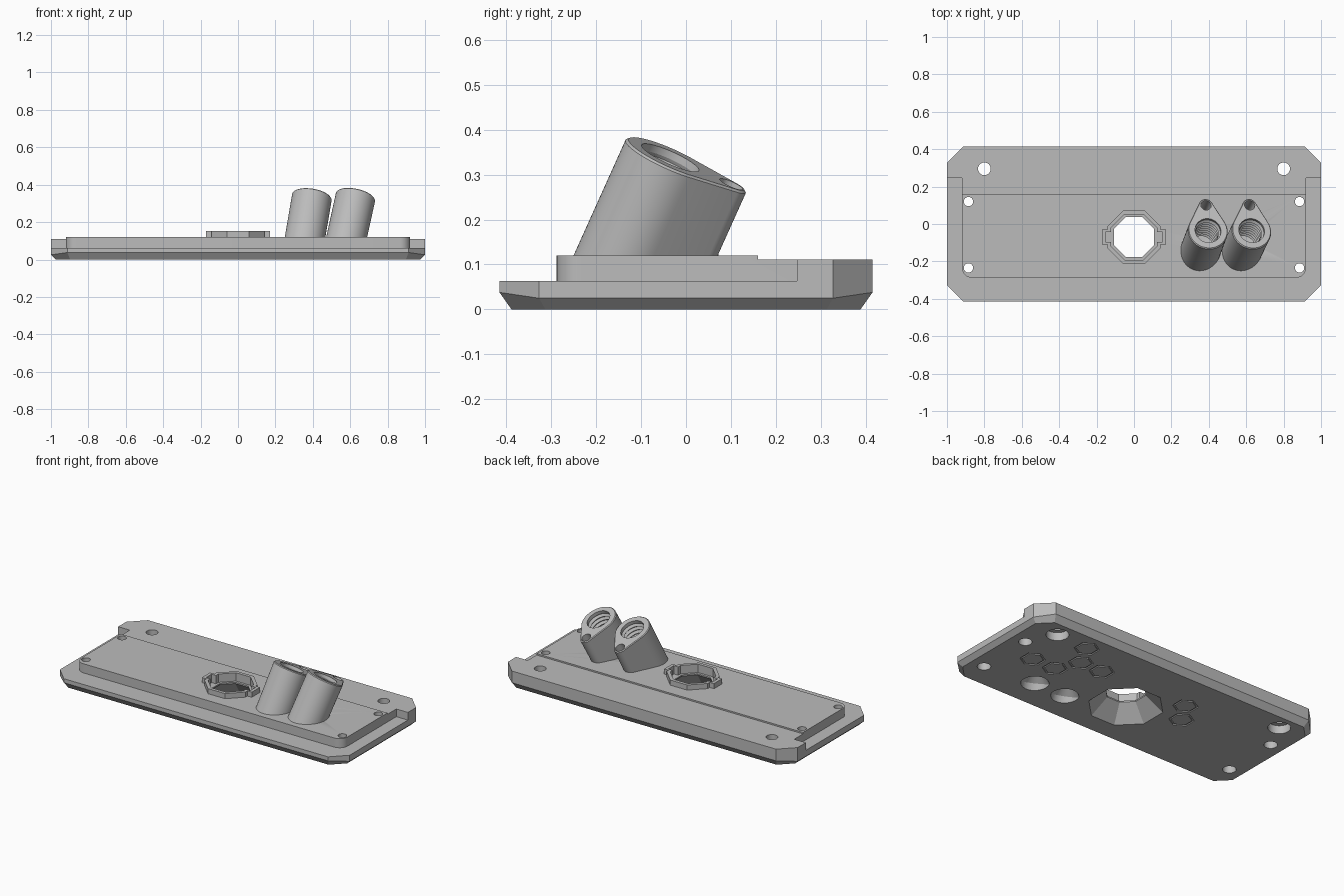
import bpy, bmesh, math
from mathutils import Vector, Matrix

cube = bpy.data.objects.get("Cube")
if cube:
    bpy.data.objects.remove(cube)

grey = bpy.data.materials.new("plain grey")
grey.use_nodes = True
COLOUR = (0.5, 0.5, 0.5, 1)
grey.diffuse_color = COLOUR
grey.node_tree.nodes["Principled BSDF"].inputs["Base Color"].default_value = COLOUR


def loft(name, rings, closed=False):
    """Skin equal-length rings of points; cap the ends or close the loop."""
    bm = bmesh.new()
    rows = [[bm.verts.new(p) for p in ring] for ring in rings]
    n = len(rows[0])
    pairs = list(zip(rows, rows[1:])) + ([(rows[-1], rows[0])] if closed else [])
    for a, b in pairs:
        for i in range(n):
            j = (i + 1) % n
            bm.faces.new((a[i], a[j], b[j], b[i]))
    if not closed:
        bm.faces.new(rows[0][::-1])
        bm.faces.new(rows[-1])
    bmesh.ops.recalc_face_normals(bm, faces=bm.faces)
    mesh = bpy.data.meshes.new(name)
    bm.to_mesh(mesh)
    bm.free()
    mesh.materials.append(grey)
    ob = bpy.data.objects.new(name, mesh)
    bpy.context.collection.objects.link(ob)
    return ob


def prism(name, pts, z0, z1):
    return loft(name, [[(x, y, z) for x, y in pts] for z in (z0, z1)])


def lathe(profile, frame, sides=32, turn=0.0, closed=False):
    """Cutter turned around the local z axis of frame; profile is (radius, height)."""
    angles = [turn + math.tau * i / sides for i in range(sides)]
    rings = [[frame @ Vector((r * math.cos(t), r * math.sin(t), h)) for t in angles]
             for r, h in profile]
    ob = loft("cutter", rings, closed)
    ob.hide_render = True
    return ob


def arc(cx, cy, r, a0, a1, n):
    return [(cx + r * math.cos(math.radians(a0 + (a1 - a0) * i / n)),
             cy + r * math.sin(math.radians(a0 + (a1 - a0) * i / n))) for i in range(n + 1)]


def cut(ob, cutters):
    for c in cutters:
        mod = ob.modifiers.new("cut", 'BOOLEAN')
        mod.operation = 'DIFFERENCE'
        mod.solver = 'EXACT'
        mod.object = c
    graph = bpy.context.evaluated_depsgraph_get()
    mesh = bpy.data.meshes.new_from_object(ob.evaluated_get(graph))
    ob.modifiers.clear()
    ob.data = mesh


def at(x, y):
    return Matrix.Translation((x, y, 0))


# Base plate: clipped rectangle with a chamfered underside
TOP = 0.12


def outline(hx, hy, c):
    return [(hx, hy - c), (hx - c, hy), (c - hx, hy), (-hx, hy - c),
            (-hx, c - hy), (c - hx, -hy), (hx - c, -hy), (hx, c - hy)]


edge = outline(1, 0.415, 0.088)
plate = loft("base_plate", [
    [(x, y, 0) for x, y in outline(0.973, 0.388, 0.075)],
    [(x, y, 0.025 if abs(x) == 1 else 0.038) for x, y in edge],
    [(x, y, TOP) for x, y in edge]])

# Low ledge around the raised panel, and the step behind it
W, F, R = 0.92, -0.288, 0.055
ledge = ([(-1.1, 0.247), (-W, 0.247)] + arc(R - W, F + R, R, 180, 270, 8)
         + arc(W - R, F + R, R, 270, 360, 8)
         + [(W, 0.247), (1.1, 0.247), (1.1, -0.5), (-1.1, -0.5)])
plate_cuts = [prism("cutter", ledge, 0.063, 0.3),
              prism("cutter", [(-1.2, 0.16), (1.2, 0.16), (1.2, 0.6), (-1.2, 0.6)], 0.111, 0.3)]

# Screw holes, counterbored from below
for s in (-1, 1):
    for x, y, r, big in ((0.8, 0.295, 0.034, 0.064), (0.885, 0.12, 0.025, 0.038),
                         (0.885, -0.235, 0.025, 0.038)):
        plate_cuts.append(lathe([(big, -0.1), (big, 0.05), (r, 0.05), (r, 0.3)], at(s * x, y), 24))

# Hexagonal grooves on the underside
for x, y in ((0.575, 0.28), (0.73, 0), (0.57, 0), (0.5, 0.14), (0.35, 0.14),
             (-0.25, 0.145), (-0.33, 0.015)):
    plate_cuts.append(lathe([(0.06, -0.02), (0.072, -0.02), (0.072, 0.006), (0.06, 0.006)],
                            at(x, y), 6, math.pi / 6, closed=True))


# Octagonal opening with a keyed collar
def keyed(a, reach, h):
    e = a * math.tan(math.pi / 8)
    q = [(e, a), (a, e), (a, h), (reach, h)]
    half = q + [(x, -y) for x, y in q[::-1]]
    return [(x, y - 0.07) for x, y in half + [(-x, y) for x, y in half[::-1]]]


collar = prism("collar", keyed(0.142, 0.172, 0.04), 0.105, 0.152)
recess = prism("cutter", keyed(0.122, 0.152, 0.027), 0.1, 0.3)
k = 1 / math.cos(math.pi / 8)
funnel = lathe([(0.208 * k, -0.01), (0.107 * k, 0.092), (0.107 * k, 0.3)],
               at(0, -0.07), 8, math.pi / 8)
plate_cuts += [recess, funnel]
cut(collar, [recess, funnel])

# Leaning teardrop sockets with a threaded bore and a small side hole
BIG, SMALL, GAP = 0.107, 0.038, 0.148
phi = math.degrees(math.asin((BIG - SMALL) / GAP))
teardrop = arc(0, 0, BIG, 180 - phi, 360 + phi, 40) + arc(0, GAP, SMALL, phi, 180 - phi, 12)
sockets, cutters = [], []
for name, x, lean in (("inner_socket", 0.395, 0.17), ("outer_socket", 0.628, 0.22)):
    centre = Vector((x, -0.037, 0.333))
    axis = Vector((lean, 0.45, 1)).normalized()
    v = Vector((-0.012, 0.135, -0.066))
    v = (v - axis * v.dot(axis)).normalized()
    u = v.cross(axis)
    frame = Matrix.Translation(centre) @ Matrix((u, v, axis)).transposed().to_4x4()
    rim = [frame @ Vector((px, py, 0)) for px, py in teardrop]
    inset = [frame @ Vector((px * 0.96, (py - 0.03) * 0.96 + 0.03, 0.005)) for px, py in teardrop]
    foot = [p - axis * ((p.z - 0.06) / axis.z) for p in rim]
    socket = loft(name, [foot, rim, inset])
    length = centre.z / axis.z
    thread = [(0.062 if i % 2 else 0.074, -0.22 + 0.0125 * i) for i in range(17)]
    bore = lathe([(0.08, -length - 0.08), (0.08, -length), (0.035, -length + 0.07),
                  (0.035, -0.23)] + thread + [(0.07, -0.012), (0.07, 0.05)], frame)
    side = lathe([(0.028, -0.12), (0.028, 0.05)],
                 frame @ Matrix.Translation((0, GAP, 0)), 20)
    cut(socket, [bore, side])
    plate_cuts.append(bore)
    cutters.append(side)
    sockets.append(socket)

cut(plate, plate_cuts)
for c in plate_cuts + cutters:
    bpy.data.objects.remove(c)

# Smooth the round walls, keep the edges crisp
bpy.ops.object.select_all(action='DESELECT')
for ob in [plate, collar] + sockets:
    ob.select_set(True)
bpy.context.view_layer.objects.active = plate
bpy.ops.object.shade_smooth_by_angle(angle=math.radians(25))
